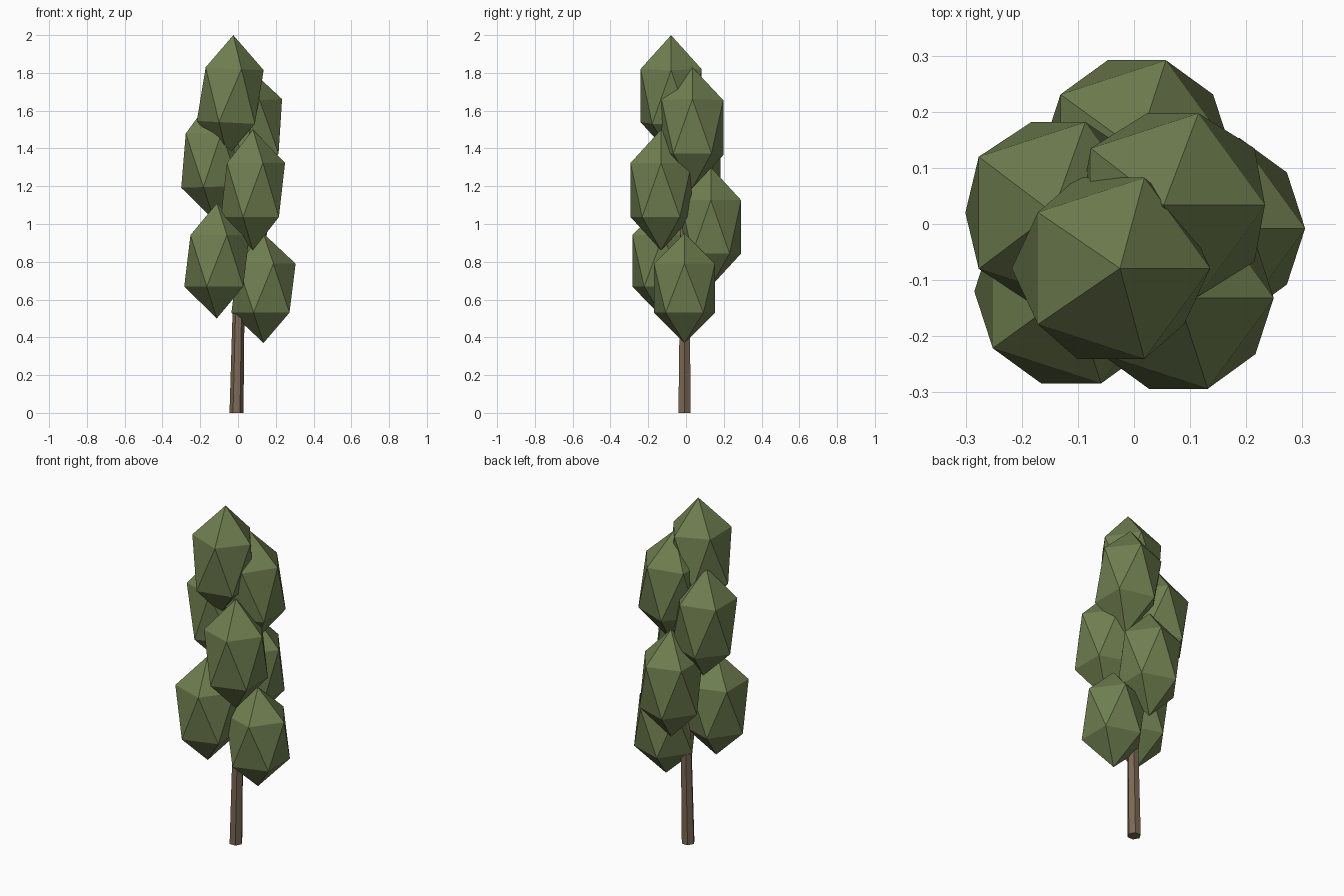
import bpy, bmesh
from mathutils import Matrix

if "Cube" in bpy.data.objects:
    bpy.data.objects.remove(bpy.data.objects["Cube"])


def material(name, rgb):
    mat = bpy.data.materials.new(name)
    mat.diffuse_color = (*rgb, 1)
    mat.use_nodes = True
    mat.node_tree.nodes["Principled BSDF"].inputs["Base Color"].default_value = mat.diffuse_color
    return mat


def finish(bm, name, mat):
    mesh = bpy.data.meshes.new(name)
    bm.to_mesh(mesh)
    bm.free()
    mesh.materials.append(mat)
    obj = bpy.data.objects.new(name, mesh)
    bpy.context.collection.objects.link(obj)


leaf = material("leaf_green", (0.16, 0.21, 0.08))
bark = material("bark_brown", (0.20, 0.14, 0.09))

# Trunk: tapered hexagonal pole, leaning slightly as it rises
HEIGHT, BASE_R, TOP_R = 1.45, 0.037, 0.022
bm = bmesh.new()
bmesh.ops.create_cone(bm, cap_ends=True, segments=6, radius1=BASE_R,
                      radius2=TOP_R, depth=HEIGHT,
                      matrix=Matrix.Translation((0, 0, HEIGHT / 2))
                      @ Matrix.Rotation(1.5707963, 4, 'Z'))
for v in bm.verts:
    if abs(v.co.x) < 1e-4:  # put hexagon corners on the x axis
        bmesh.ops.rotate(bm, verts=bm.verts, cent=(0, 0, 0),
                         matrix=Matrix.Rotation(1.5707963, 3, 'Z'))
        break
for v in bm.verts:
    v.co.x += -0.008 + 0.02 * v.co.z
    v.co.y += -0.008 + 0.003 * v.co.z
finish(bm, "trunk", bark)

# Foliage: tall icosahedra spiralling up the trunk
# centre x, y, z, width radius, half height, tilt about y
clumps = [
    (0.135, -0.008, 0.66, 0.19, 0.29, 0),
    (-0.112, -0.12, 0.805, 0.193, 0.305, 0),
    (0.005, 0.132, 0.985, 0.188, 0.315, 0),
    (0.079, -0.132, 1.18, 0.19, 0.32, 0),
    (-0.135, 0.02, 1.34, 0.19, 0.32, -0.03),
    (0.069, 0.034, 1.51, 0.192, 0.32, -0.05),
    (-0.041, -0.079, 1.68, 0.19, 0.32, 0.05),
]
for i, (x, y, z, r, h, tilt) in enumerate(clumps):
    bm = bmesh.new()
    bmesh.ops.create_icosphere(
        bm, subdivisions=1, radius=1,
        matrix=Matrix.Translation((x, y, z)) @ Matrix.Rotation(tilt, 4, 'Y')
        @ Matrix.Diagonal((r, r, h, 1)))
    finish(bm, f"foliage_clump_{i + 1}", leaf)
